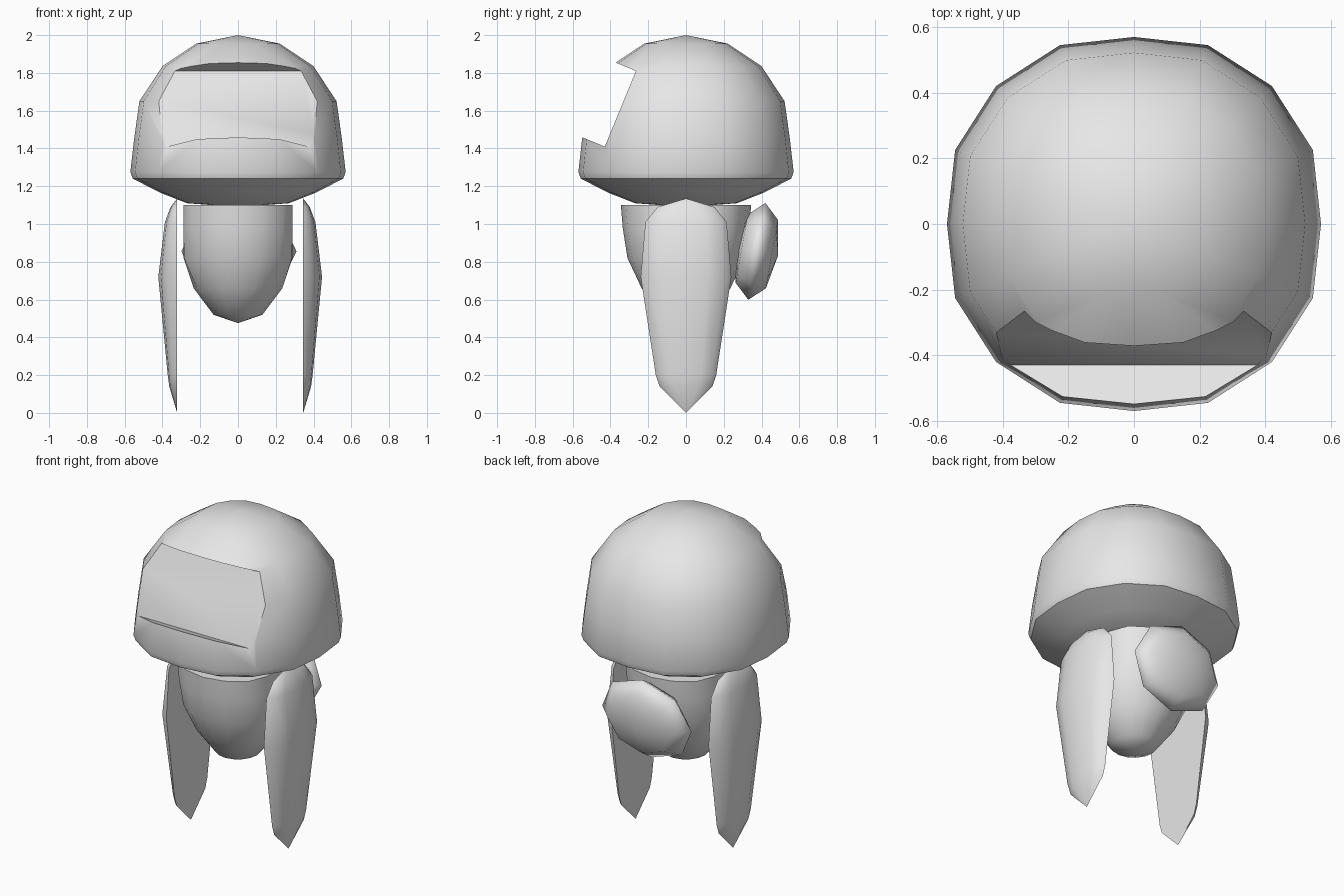
import bpy, bmesh, math
from mathutils import Vector

if "Cube" in bpy.data.objects:
    bpy.data.objects.remove(bpy.data.objects["Cube"])

grey = bpy.data.materials.new("plain grey")
grey.use_nodes = True
grey.diffuse_color = (0.8, 0.8, 0.8, 1)
grey.node_tree.nodes["Principled BSDF"].inputs["Base Color"].default_value = (0.8, 0.8, 0.8, 1)


def make_object(name, bm):
    bmesh.ops.remove_doubles(bm, verts=bm.verts, dist=0.0005)
    bmesh.ops.recalc_face_normals(bm, faces=bm.faces)
    mesh = bpy.data.meshes.new(name)
    bm.to_mesh(mesh)
    bm.free()
    mesh.materials.append(grey)
    obj = bpy.data.objects.new(name, mesh)
    bpy.context.collection.objects.link(obj)
    return obj


def smooth(obj, degrees):
    bpy.ops.object.select_all(action='DESELECT')
    obj.select_set(True)
    bpy.context.view_layer.objects.active = obj
    bpy.ops.object.shade_smooth_by_angle(angle=math.radians(degrees))


def loft(name, rings):
    """Skin a stack of closed rings and cap any open end."""
    bm = bmesh.new()
    loops = [[bm.verts.new(p) for p in ring] for ring in rings]
    n = len(loops[0])
    for a, b in zip(loops, loops[1:]):
        for i in range(n):
            j = (i + 1) % n
            bm.faces.new((a[i], a[j], b[j], b[i]))
    for end in (loops[0], loops[-1]):
        if (end[0].co - end[n // 2].co).length > 0.01:
            bm.faces.new(end)
    return make_object(name, bm)


def ring(r, z, square=0.0, limit=9.0, n=16):
    """Horizontal ring, optionally squared off and flattened on both sides."""
    points = []
    for i in range(n):
        a = 2 * math.pi * i / n
        k = r * (1 + square * abs(math.sin(2 * a)) ** 0.6)
        x = max(-limit, min(limit, k * math.cos(a)))
        points.append((x, k * math.sin(a), z))
    return points


# Helmet dome with a shallow underside
dome = [(0, 2.0), (0.22, 1.955), (0.40, 1.835), (0.522, 1.65), (0.55, 1.45),
        (0.57, 1.275), (0.557, 1.24), (0.41, 1.165), (0.27, 1.11), (0, 1.09)]
helmet = loft("helmet", [ring(r, z, square=0.043) for r, z in dome])

# Tilted visor recess
tilt = math.radians(-22.4)
outward = Vector((0, -math.cos(tilt), -math.sin(tilt)))
bpy.ops.mesh.primitive_cube_add(size=1, location=Vector((0, -0.3475, 1.61)) + outward * 0.25,
                                rotation=(tilt, 0, 0))
cutter = bpy.context.object
cutter.name = "visor_cutter"
cutter.scale = (2, 0.5, 0.433)
cutter.hide_render = True
cutter.data.materials.append(grey)
cut = helmet.modifiers.new("visor_recess", 'BOOLEAN')
cut.operation = 'DIFFERENCE'
cut.solver = 'EXACT'
cut.object = cutter
bpy.ops.object.select_all(action='DESELECT')
helmet.select_set(True)
bpy.context.view_layer.objects.active = helmet
bpy.ops.object.modifier_apply(modifier=cut.name)
bpy.data.objects.remove(cutter)
smooth(helmet, 40)

# Tapered body, flattened beside the arms
torso = [(0.345, 1.10), (0.335, 0.98), (0.31, 0.82), (0.235, 0.66), (0.13, 0.52), (0, 0.475)]
smooth(loft("body", [ring(r, z, limit=0.288) for r, z in torso]), 40)

# Floating arms: half width, bulge and height, flat on the inner side
arm = [(0, 0, 1.135), (0.15, 0.035, 1.09), (0.215, 0.065, 1.01), (0.24, 0.10, 0.72),
       (0.16, 0.05, 0.20), (0.14, 0.042, 0.14), (0, 0, 0.0)]
for name, side, inner in (("left_arm", 1, 0.345), ("right_arm", -1, 0.322)):
    rings = []
    for width, bulge, z in arm:
        rings.append([(side * (inner + bulge * math.sin(math.pi * i / 6)),
                       -width * math.cos(math.pi * i / 6), z) for i in range(7)])
    smooth(loft(name, rings), 40)

# Faceted backpack leaning backwards
bpy.ops.mesh.primitive_uv_sphere_add(segments=8, ring_count=4, radius=1)
pack = bpy.context.object
pack.name = "backpack"
pack.location = (0.005, 0.375, 0.855)
pack.scale = (0.305, 0.26, 0.115)
pack.rotation_euler = (math.radians(80), 0, 0)
pack.data.materials.append(grey)
smooth(pack, 65)
